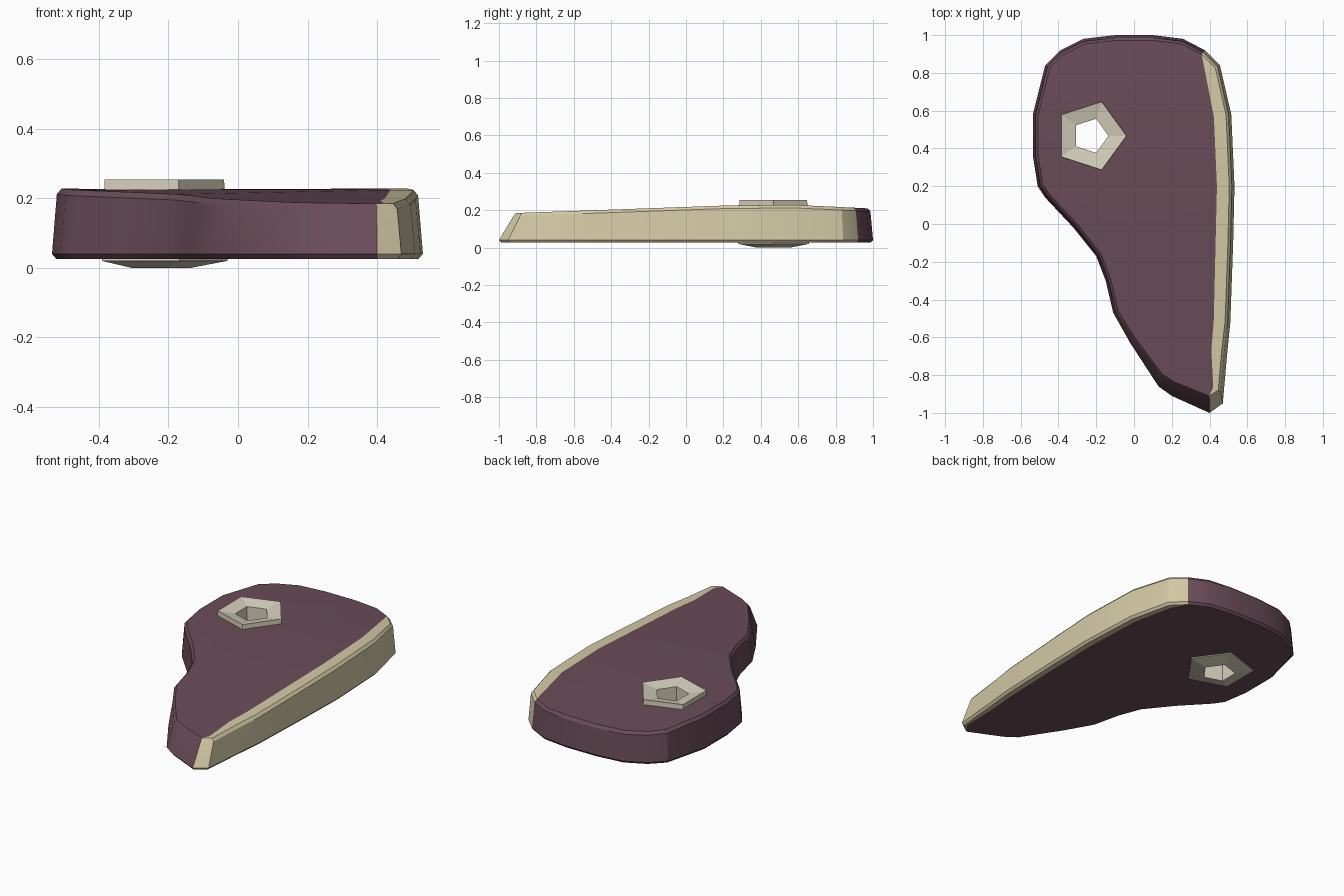
import bpy, bmesh
from math import cos, sin, pi
from mathutils import Vector

if "Cube" in bpy.data.objects:
    bpy.data.objects.remove(bpy.data.objects["Cube"])


def material(name, col):
    m = bpy.data.materials.new(name)
    m.diffuse_color = (*col, 1)
    m.use_nodes = True
    m.node_tree.nodes["Principled BSDF"].inputs["Base Color"].default_value = m.diffuse_color
    return m


MEAT = material("meat", (0.145, 0.073, 0.098))
FAT = material("fat", (0.66, 0.59, 0.38))
BONE = material("bone", (0.66, 0.62, 0.49))

# Cut outline, counterclockwise; the first NF points carry the fat strip
OUT = [(.40, -1), (.47, -.95), (.492, -.7), (.51, -.52), (.525, -.1), (.532, .2),
       (.515, .58), (.455, .84), (.375, .92),
       (.26, .98), (.1, 1), (-.1, 1), (-.27, .98), (-.39, .92), (-.47, .84),
       (-.535, .58), (-.535, .36), (-.51, .2), (-.47, .14), (-.32, -.02), (-.2, -.17),
       (-.15, -.3), (-.11, -.47), (-.02, -.63), (.13, -.86), (.2, -.91)]
NF = 9
WIDTH = [0, .03, .055, .06, .065, .065, .065, .06, 0]
N = len(OUT)
CENTRE = Vector((-.23, .467))


def inset(i, d):
    # point i moved inward along its outline normal
    a, p, b = Vector(OUT[i - 1]), Vector(OUT[i]), Vector(OUT[(i + 1) % N])
    t = ((p - a).normalized() + (b - p).normalized()).normalized()
    return p + Vector((-t.y, t.x)) * d


def top_z(y):
    return .228 - .036 * max(0, .3 - y) - .05 * max(0, y - .6)


def upper(i, d):
    # upper outline leans back toward the middle at the narrow tip
    p = inset(i, d)
    p.y += .13 * max(0, -.5 - p.y)
    return p


def pentagon(bm, r, z):
    return [bm.verts.new((CENTRE.x + r * cos(k * 2 * pi / 5),
                          CENTRE.y + r * sin(k * 2 * pi / 5), z)) for k in range(5)]


def bridge(bm, a, b, fat=False):
    n = len(a)
    for i in range(n):
        j = (i + 1) % n
        f = bm.faces.new((a[i], a[j], b[j], b[i]))
        f.material_index = int(fat and i < NF - 1)


def finish(bm, name, mats):
    bmesh.ops.recalc_face_normals(bm, faces=bm.faces)
    me = bpy.data.meshes.new(name)
    bm.to_mesh(me)
    bm.free()
    ob = bpy.data.objects.new(name, me)
    bpy.context.collection.objects.link(ob)
    for m in mats:
        me.materials.append(m)
    return ob


# Meat slab with fat edge: chamfered wall rings
bm = bmesh.new()
rings = []
for kind, d, dz in (("low", .012, .026), ("low", 0, .04), ("up", .014, -.016), ("up", .028, 0)):
    ring = []
    for i in range(N):
        p = inset(i, d) if kind == "low" else upper(i, d)
        ring.append(bm.verts.new((p.x, p.y, dz if kind == "low" else top_z(p.y) + dz)))
    rings.append(ring)
for a, b in zip(rings, rings[1:]):
    bridge(bm, a, b, True)


def cap(ring, place, hole):
    # fat band inside the rim, then the meat face around the bone hole
    inner = [ring[i] if i >= NF or WIDTH[i] == 0 else bm.verts.new(place(i)) for i in range(N)]
    for i in range(NF - 1):
        quad = list(dict.fromkeys((ring[i], ring[i + 1], inner[i + 1], inner[i])))
        bm.faces.new(quad).material_index = 1
    edges = []
    for loop in (inner, hole):
        for k in range(len(loop)):
            pair = (loop[k - 1], loop[k])
            edges.append(bm.edges.get(pair) or bm.edges.new(pair))
    bmesh.ops.triangle_fill(bm, edges=edges, use_beauty=True)


def top_place(i):
    p = upper(i, .028 + WIDTH[i])
    return (p.x, p.y, top_z(p.y))


def bottom_place(i):
    p = inset(i, .012 + WIDTH[i] * .5)
    return (p.x, p.y, .026)


hole_low, hole_top = pentagon(bm, .14, .026), pentagon(bm, .14, .226)
cap(rings[3], top_place, hole_top)
cap(rings[0], bottom_place, hole_low)
bridge(bm, hole_low, hole_top)
slab = finish(bm, "steak_slab", (MEAT, FAT))
bpy.context.view_layer.objects.active = slab
slab.select_set(True)
bpy.ops.object.shade_smooth_by_angle(angle=pi / 6)

# Five-sided bone ring running through the slab
bm = bmesh.new()
profile = [(.19, .254), (.095, .236), (.095, 0), (.2, .02)]
loops = [pentagon(bm, r, z) for r, z in profile]
for k in range(4):
    bridge(bm, loops[k - 1], loops[k])
finish(bm, "bone_ring", (BONE,))
